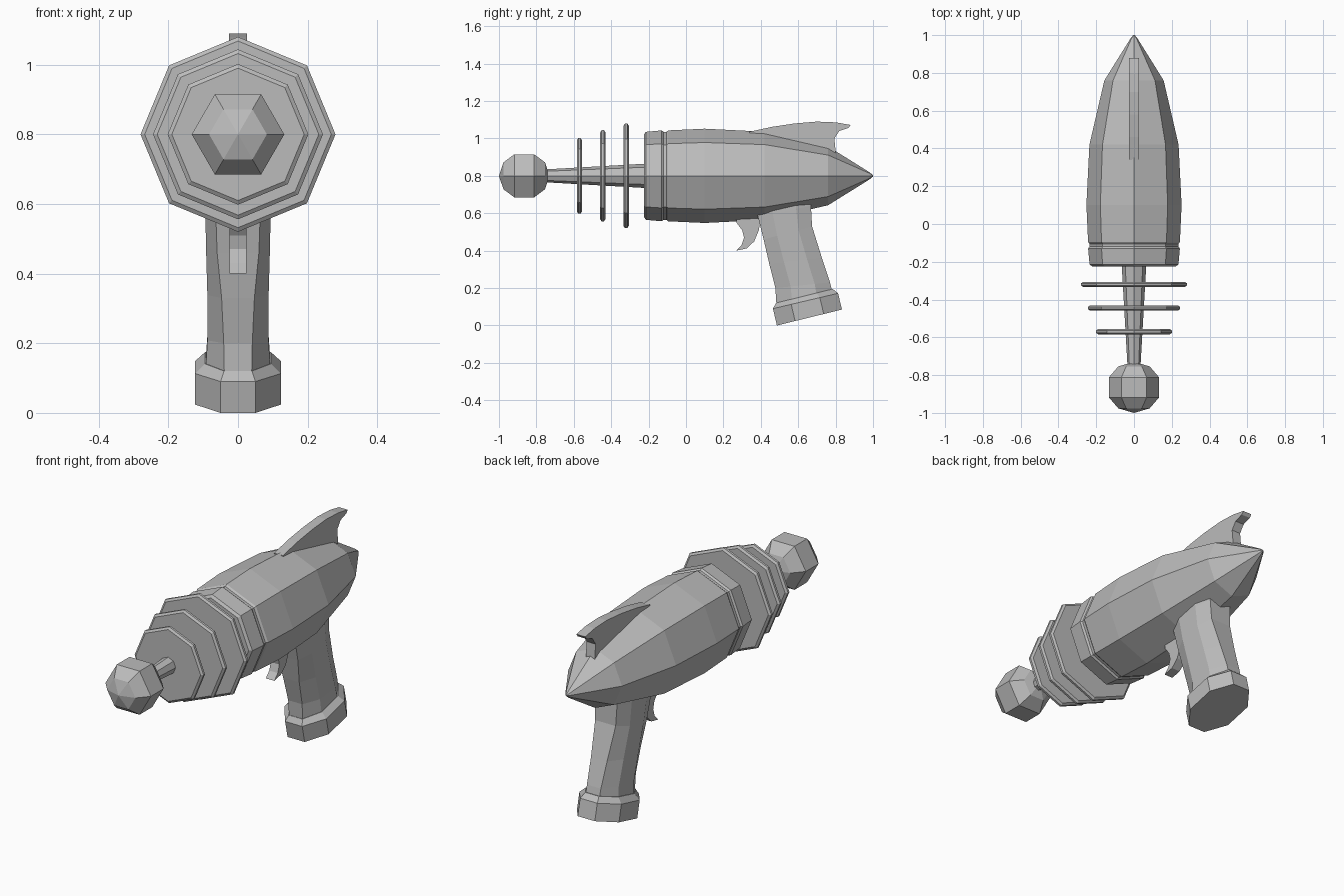
import bpy, bmesh
from math import sin, cos, pi

cube = bpy.data.objects.get("Cube")
if cube:
    bpy.data.objects.remove(cube, do_unlink=True)

AXIS_Z = 0.8
grey = bpy.data.materials.new("plain grey")
grey.use_nodes = True
COLOUR = (0.5, 0.5, 0.5, 1)
grey.diffuse_color = COLOUR
grey.node_tree.nodes["Principled BSDF"].inputs["Base Color"].default_value = COLOUR


def finish(name, bm):
    bmesh.ops.remove_doubles(bm, verts=bm.verts, dist=0.0001)
    bmesh.ops.recalc_face_normals(bm, faces=bm.faces)
    mesh = bpy.data.meshes.new(name)
    bm.to_mesh(mesh)
    bm.free()
    mesh.materials.append(grey)
    obj = bpy.data.objects.new(name, mesh)
    bpy.context.collection.objects.link(obj)
    return obj


def loft(name, loops):
    """Skin a list of equal vertex loops and cap both ends."""
    bm = bmesh.new()
    rings = [[bm.verts.new(p) for p in loop] for loop in loops]
    n = len(rings[0])
    for a, b in zip(rings, rings[1:]):
        for i in range(n):
            j = (i + 1) % n
            bm.faces.new((a[i], a[j], b[j], b[i]))
    bm.faces.new(rings[0])
    bm.faces.new(rings[-1])
    return finish(name, bm)


def lathe(name, profile, sides=8):
    """Turn a (y, radius) profile around the long axis."""
    turns = [2 * pi * i / sides for i in range(sides)]
    return loft(name, [[(r * cos(t), y, AXIS_Z + r * sin(t)) for t in turns]
                       for y, r in profile])


def plate(name, outline, half):
    """Thicken a (y, z) side outline evenly to both sides."""
    return loft(name, [[(x, y, z) for y, z in outline] for x in (-half, half)])


def grip_loop(front, back, width, face):
    """Eight-sided section between a front and a back (y, z) point."""
    section = [(0, -face), (0, face), (0.28, width), (0.72, width),
               (1, face), (1, -face), (0.72, -width), (0.28, -width)]
    return [(x, front[0] + t * (back[0] - front[0]),
             front[1] + t * (back[1] - front[1])) for t, x in section]


# Main hull, collar and barrel
lathe("body", [(-0.115, 0.235), (-0.105, 0.235), (-0.095, 0.243), (0.1, 0.252),
               (0.42, 0.236), (0.76, 0.157), (0.98, 0.02), (1.0, 0.004)])
lathe("collar", [(-0.225, 0.22), (-0.215, 0.235), (-0.13, 0.243),
                 (-0.12, 0.235), (-0.1, 0.235)])
lathe("barrel", [(-0.2, 0.066), (-0.76, 0.034)])

# Cooling discs with bevelled rims
for i, (y, r) in enumerate([(-0.32, 0.28), (-0.445, 0.244), (-0.57, 0.202)]):
    lathe(f"disc_{i + 1}", [(y - 0.014, r - 0.012), (y - 0.006, r),
                            (y + 0.006, r), (y + 0.014, r - 0.012)])

# Six-sided muzzle ball
lathe("muzzle_ball", [(-1.0, 0.001), (-0.976, 0.083), (-0.918, 0.133),
                      (-0.812, 0.133), (-0.754, 0.083), (-0.73, 0.001)], 6)

# Handle and its foot
loft("grip", [grip_loop((0.36, 0.68), (0.66, 0.74), 0.094, 0.065),
              grip_loop((0.385, 0.58), (0.668, 0.64), 0.094, 0.064),
              grip_loop((0.415, 0.46), (0.674, 0.53), 0.092, 0.06),
              grip_loop((0.445, 0.33), (0.727, 0.36), 0.088, 0.047),
              grip_loop((0.478, 0.2), (0.77, 0.23), 0.088, 0.041),
              grip_loop((0.484, 0.1), (0.785, 0.17), 0.093, 0.039)])
loft("grip_foot", [grip_loop((0.481, 0.12), (0.785, 0.195), 0.095, 0.04),
                   grip_loop((0.465, 0.09), (0.813, 0.172), 0.123, 0.05),
                   grip_loop((0.486, 0.0), (0.834, 0.085), 0.123, 0.05)])

# Trigger
plate("trigger", [(0.265, 0.6), (0.27, 0.55), (0.3, 0.51), (0.31, 0.47),
                  (0.297, 0.43), (0.268, 0.4), (0.325, 0.412), (0.365, 0.45),
                  (0.39, 0.51), (0.4, 0.6)], 0.025)

# Top fin with a hooked trailing edge
plate("fin", [(0.34, 0.98), (0.34, 1.036), (0.46, 1.062), (0.58, 1.08),
              (0.7, 1.09), (0.8, 1.086), (0.88, 1.072), (0.868, 1.056),
              (0.82, 1.04), (0.793, 1.0), (0.8, 0.93), (0.8, 0.86)], 0.026)
